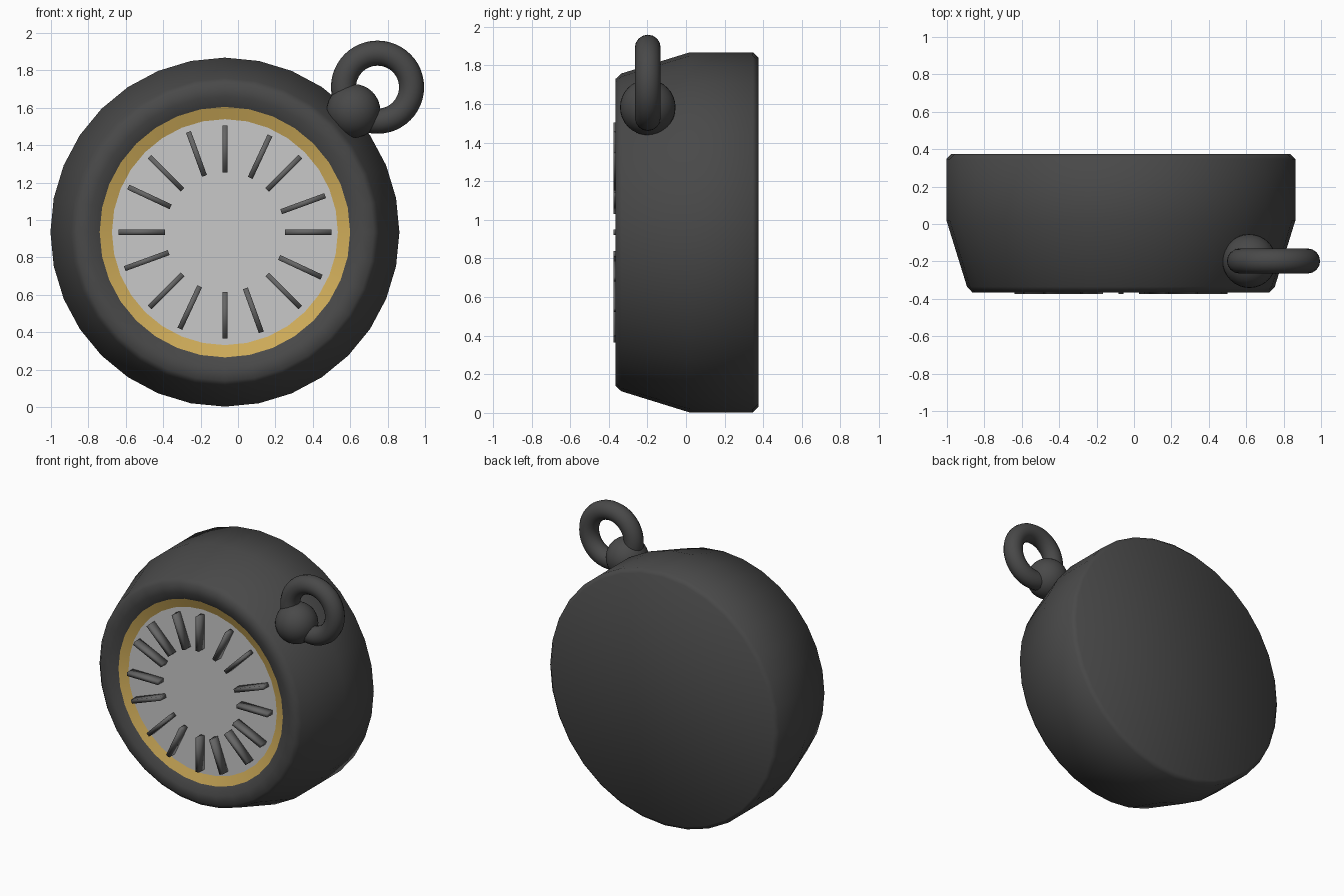
import bpy, bmesh, math
from mathutils import Matrix, Vector

if "Cube" in bpy.data.objects:
    bpy.data.objects.remove(bpy.data.objects["Cube"])

CX, CZ = -0.07, 0.935   # axis of the round body (runs along y)
SIDES = 32


def material(name, rgb):
    m = bpy.data.materials.new(name)
    m.diffuse_color = (*rgb, 1)
    m.use_nodes = True
    m.node_tree.nodes["Principled BSDF"].inputs["Base Color"].default_value = m.diffuse_color
    return m


dark = material("dark grey", (0.066, 0.066, 0.066))
gold = material("gold", (0.62, 0.41, 0.10))
pale = material("pale grey", (0.58, 0.58, 0.58))
mid = material("mid grey", (0.13, 0.13, 0.13))


def finish(bm, name, mat, smooth=True):
    mesh = bpy.data.meshes.new(name)
    for f in bm.faces:
        f.smooth = smooth
    bm.to_mesh(mesh)
    bm.free()
    mesh.materials.append(mat)
    obj = bpy.data.objects.new(name, mesh)
    bpy.context.collection.objects.link(obj)
    return obj


def lathe(name, profile, mat, cap_start=False, smooth=True):
    """Spin (radius, y) points, listed back to front, about the body axis."""
    bm = bmesh.new()
    rings = []
    for r, y in profile:
        rings.append([bm.verts.new((CX + r * math.cos(2 * math.pi * i / SIDES), y,
                                    CZ + r * math.sin(2 * math.pi * i / SIDES)))
                      for i in range(SIDES)])
    for a, b in zip(rings, rings[1:]):
        for i in range(SIDES):
            j = (i + 1) % SIDES
            bm.faces.new((a[i], b[i], b[j], a[j]))
    if cap_start:
        bm.faces.new(rings[0])
    bm.normal_update()
    return finish(bm, name, mat, smooth)


# Body: bevelled back, straight wall, tapered front, rolled inner lip
lathe("body", [(0.905, 0.375), (0.933, 0.347), (0.933, 0.02), (0.823, -0.335),
               (0.795, -0.365), (0.725, -0.363), (0.668, -0.333)], dark, cap_start=True)

# Gold bezel sloping in to the dial
lathe("bezel", [(0.67, -0.334), (0.604, -0.311)], gold)

# Dial plate
bm = bmesh.new()
bmesh.ops.create_circle(bm, cap_ends=True, segments=SIDES, radius=0.606,
                        matrix=Matrix.Translation((CX, -0.311, CZ)) @ Matrix.Rotation(math.pi / 2, 4, 'X'))
finish(bm, "dial", pale, False)

# Dial markers: four per quarter turn
bm = bmesh.new()
for quarter in range(4):
    for offset in (0, 20, 45, 65):
        a = math.radians(90 * quarter + offset)
        m = (Matrix.Translation((CX, -0.34, CZ)) @ Matrix.Rotation(-a, 4, 'Y')
             @ Matrix.Translation((0.445, 0, 0)) @ Matrix.Diagonal((0.25, 0.07, 0.028, 1)))
        bmesh.ops.create_cube(bm, size=1, matrix=m)
finish(bm, "dial_markers", mid)

# Ball joint on the rim
bm = bmesh.new()
bmesh.ops.create_uvsphere(bm, u_segments=32, v_segments=16, radius=0.144,
                          matrix=Matrix.Translation((0.617, -0.198, 1.583)))
finish(bm, "ring_mount", dark)

# Hanging ring
bpy.ops.mesh.primitive_torus_add(major_radius=0.182, minor_radius=0.067,
                                 major_segments=48, minor_segments=16,
                                 location=(0.746, -0.198, 1.71),
                                 rotation=(math.pi / 2, 0, 0))
ring = bpy.context.object
ring.name = "hanging_ring"
ring.data.materials.append(dark)
bpy.ops.object.shade_smooth()
